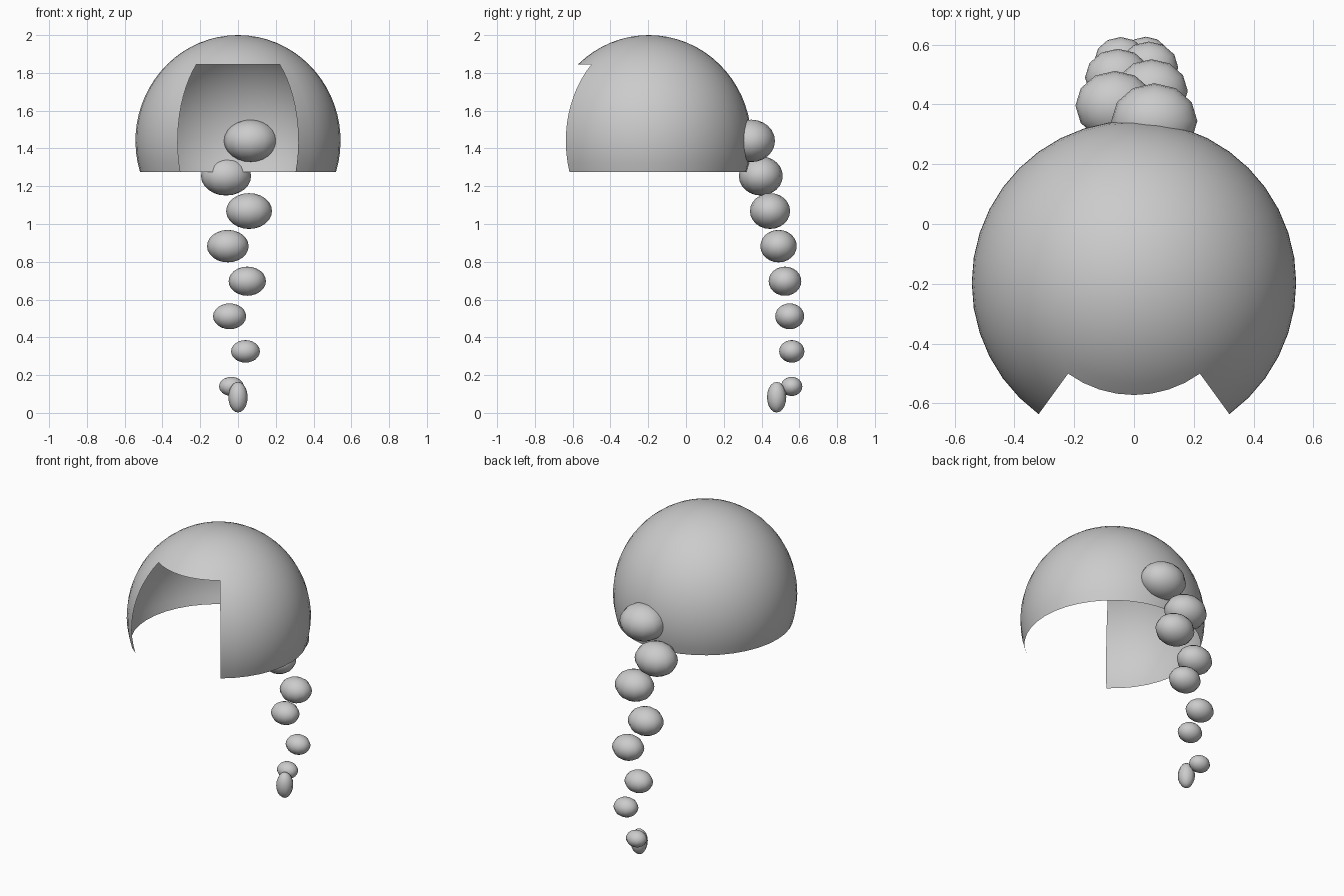
import bpy, bmesh
from math import sin, cos, pi, radians

if "Cube" in bpy.data.objects:
    bpy.data.objects.remove(bpy.data.objects["Cube"])


def finish(name, bm):
    bmesh.ops.recalc_face_normals(bm, faces=bm.faces)
    for f in bm.faces:
        f.smooth = True
    me = bpy.data.meshes.new(name)
    bm.to_mesh(me)
    bm.free()
    ob = bpy.data.objects.new(name, me)
    bpy.context.collection.objects.link(ob)
    return ob


def ball(name, loc, radii, segs, rings):
    bm = bmesh.new()
    bmesh.ops.create_uvsphere(bm, u_segments=segs, v_segments=rings, radius=1)
    bmesh.ops.scale(bm, vec=radii, verts=bm.verts)
    ob = finish(name, bm)
    ob.location = loc
    return ob


# Hair cap: open dome with a rectangular face opening at the front
SEGS = 40
R, RZ, CY, CZ = 0.543, 0.56, -0.197, 1.44
polar = [43.7 * i / 8 for i in range(1, 9)] + [43.7 + 63.4 * i / 12 for i in range(1, 13)]
bm = bmesh.new()
top = bm.verts.new((0, CY, CZ + RZ))
rows = []
for p in polar:
    r, z = R * sin(radians(p)), CZ + RZ * cos(radians(p))
    rows.append([bm.verts.new((r * sin(2 * pi * s / SEGS), CY - r * cos(2 * pi * s / SEGS), z))
                 for s in range(SEGS)])
for s in range(SEGS):
    n = (s + 1) % SEGS
    bm.faces.new((top, rows[0][s], rows[0][n]))
    for k in range(len(rows) - 1):
        if k >= 7 and (s < 4 or s >= SEGS - 4):
            continue  # face opening, 36 degrees to each side
        bm.faces.new((rows[k][s], rows[k + 1][s], rows[k + 1][n], rows[k][n]))
bmesh.ops.delete(bm, geom=[v for v in bm.verts if not v.link_faces], context='VERTS')
finish("hair_cap", bm)

# Braid: shrinking beads alternating left and right down the back
depth = [0.345, 0.396, 0.445, 0.49, 0.524, 0.549, 0.56, 0.559]
for i, y in enumerate(depth):
    t = i / 7
    rx = 0.144 - 0.079 * t
    x = (0.068 - 0.033 * t) * (1 if i % 2 == 0 else -1)
    ball(f"braid_bead_{i + 1}", (x, y, 1.44 - 1.3 * t), (rx, 0.875 * rx, 0.78 * rx), 12, 12)

# Tuft at the end of the braid
ball("braid_tip", (0, 0.48, 0.083), (0.051, 0.051, 0.081), 8, 10)
